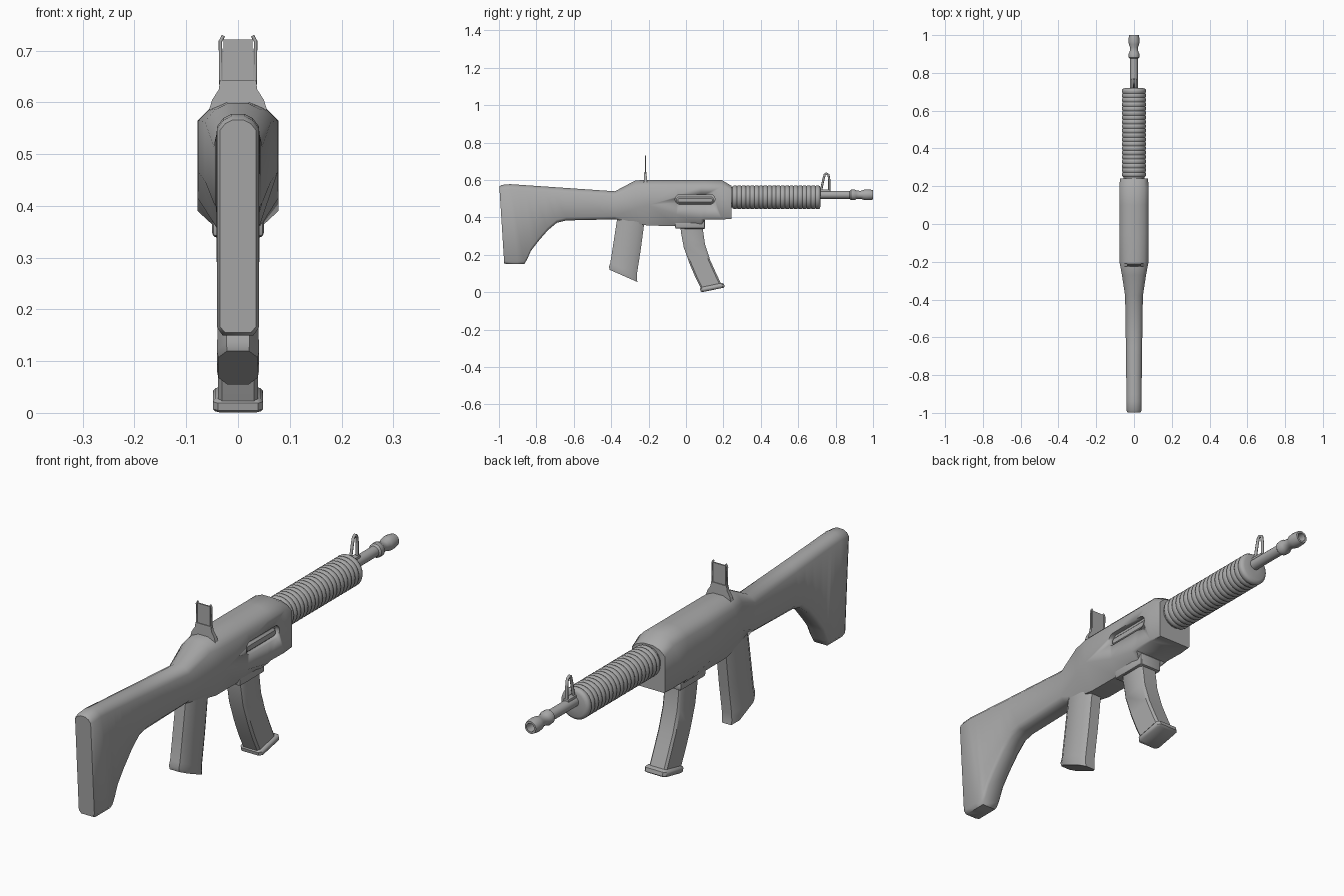
import bpy, bmesh, math
from mathutils import Vector

cube = bpy.data.objects.get("Cube")
if cube:
    bpy.data.objects.remove(cube, do_unlink=True)

grey = bpy.data.materials.new("plain_grey")
grey.use_nodes = True
colour = (0.4, 0.4, 0.4, 1)
grey.diffuse_color = colour
grey.node_tree.nodes["Principled BSDF"].inputs["Base Color"].default_value = colour


def finish(bm, name, angle=40):
    """Turn a bmesh into a smooth shaded object."""
    bmesh.ops.recalc_face_normals(bm, faces=bm.faces)
    mesh = bpy.data.meshes.new(name)
    bm.to_mesh(mesh)
    bm.free()
    mesh.materials.append(grey)
    obj = bpy.data.objects.new(name, mesh)
    bpy.context.collection.objects.link(obj)
    bpy.ops.object.select_all(action='DESELECT')
    obj.select_set(True)
    bpy.context.view_layer.objects.active = obj
    bpy.ops.object.shade_smooth_by_angle(angle=math.radians(angle))
    return obj


def loft(name, rings, angle=40, closed=False):
    """Skin a row of equal-length rings, with end caps or joined end to end."""
    bm = bmesh.new()
    rows = [[bm.verts.new(p) for p in ring] for ring in rings]
    pairs = list(zip(rows, rows[1:]))
    if closed:
        pairs.append((rows[-1], rows[0]))
    else:
        bm.faces.new(rows[0])
        bm.faces.new(rows[-1])
    for a, b in pairs:
        for i in range(len(a)):
            j = (i + 1) % len(a)
            bm.faces.new((a[i], a[j], b[j], b[i]))
    return finish(bm, name, angle)


def mirrored(half):
    return half + [(-x, y, z) for x, y, z in reversed(half)]


def body_ring(y_top, z_top, y_low, z_low, w, shoulder, lift, low_w):
    """Upright section with a crowned top and tapered underside."""
    half = []
    for x, z in ((0.3 * w, z_top), (0.7 * w, z_top - 0.35 * shoulder),
                 (w, z_top - shoulder), (w, z_low + lift), (low_w, z_low)):
        t = (z_top - z) / (z_top - z_low)
        half.append((x, y_top + t * (y_low - y_top), z))
    return mirrored(half)


def bar_ring(rear, front, w, corner=0.12, inner=0.65):
    """Chamfered section between a rear and a front (y, z) point."""
    half = []
    for t, k in ((0, inner), (corner, 1), (1 - corner, 1), (1, inner)):
        half.append((w * k, rear[0] + t * (front[0] - rear[0]),
                     rear[1] + t * (front[1] - rear[1])))
    return mirrored(half)


def lathe(name, profile, z, segments=24, closed=False, angle=40):
    """Spin (y, radius) points about a lengthwise axis at height z."""
    turns = [math.tau * i / segments for i in range(segments)]
    rings = [[(r * math.cos(a), y, z + r * math.sin(a)) for a in turns]
             for y, r in profile]
    return loft(name, rings, angle, closed)


def box(name, centre, size, bevel=0.0):
    bm = bmesh.new()
    bmesh.ops.create_cube(bm, size=1)
    for v in bm.verts:
        v.co = Vector(centre) + Vector(a * b for a, b in zip(v.co, size))
    if bevel:
        bmesh.ops.bevel(bm, geom=bm.edges[:], offset=bevel, segments=2,
                        affect='EDGES', profile=0.5)
    return finish(bm, name)


def capsule(name, y0, y1, z, r, x0, x1, inset=0.0):
    """Long rounded slug running along y, from x0 out to x1."""
    rings = []
    for x, rad in ((x0, r), (x1 - inset, r), (x1, r - inset)):
        ring = []
        for i in range(16):
            a = math.tau * (i + 0.5) / 16
            mid = y1 - r if math.cos(a) > 0 else y0 + r
            ring.append((x, mid + rad * math.cos(a), z + rad * math.sin(a)))
        rings.append(ring)
    return loft(name, rings)


# Shoulder stock flowing into the receiver as one shell
# stock rows: top y, lower y, lower z, half width
stock = [(-0.94, -0.9, 0.15, 0.041), (-0.9, -0.865, 0.15, 0.041),
         (-0.88, -0.85, 0.175, 0.041), (-0.86, -0.83, 0.22, 0.041),
         (-0.82, -0.79, 0.272, 0.041), (-0.76, -0.74, 0.33, 0.042),
         (-0.71, -0.69, 0.372, 0.042), (-0.65, -0.64, 0.384, 0.043),
         (-0.38, -0.38, 0.39, 0.047)]
rings = [body_ring(-0.998, 0.566, -0.972, 0.155, 0.035, 0.02, 0.012, 0.025),
         body_ring(-0.985, 0.574, -0.96, 0.15, 0.041, 0.025, 0.016, 0.03)]
for y_top, y_low, z_low, w in stock:
    z_top = 0.578 - 0.068 * (y_top + 0.94)
    rings.append(body_ring(y_top, z_top, y_low, z_low, w, 0.025, 0.016, 0.03))
# receiver rows: y, top z, lower z, half width, shoulder, lift, lower half width
receiver = [(-0.27, 0.598, 0.368, 0.064, 0.035, 0.08, 0.036),
            (-0.2, 0.601, 0.356, 0.077, 0.036, 0.11, 0.04),
            (-0.05, 0.601, 0.355, 0.078, 0.036, 0.06, 0.04),
            (0.08, 0.601, 0.355, 0.078, 0.036, 0.035, 0.04),
            (0.1, 0.601, 0.389, 0.078, 0.036, 0.006, 0.07),
            (0.19, 0.601, 0.39, 0.078, 0.036, 0.005, 0.074),
            (0.242, 0.57, 0.391, 0.074, 0.03, 0.005, 0.07)]
for y, top, low, w, shoulder, lift, low_w in receiver:
    rings.append(body_ring(y, top, y, low, w, shoulder, lift, low_w))
body = loft("stock_and_receiver", rings, 50)

# Recessed side port with its sliding bar
cutter = capsule("port_cutter", -0.058, 0.155, 0.497, 0.027, 0.058, 0.1)
cutter.hide_render = True
cut = body.modifiers.new("port", 'BOOLEAN')
cut.operation = 'DIFFERENCE'
cut.solver = 'EXACT'
cut.object = cutter
bpy.context.view_layer.objects.active = body
bpy.ops.object.modifier_apply(modifier="port")
bpy.data.objects.remove(cutter, do_unlink=True)
capsule("port_bar", -0.052, 0.149, 0.492, 0.018, 0.05, 0.071, 0.008)

# Grip with a flared, slanted foot
grip = [((-0.365, 0.42), (-0.215, 0.42), 0.04), ((-0.37, 0.38), (-0.225, 0.355), 0.04),
        ((-0.39, 0.25), (-0.243, 0.22), 0.04), ((-0.405, 0.155), (-0.262, 0.1), 0.04),
        ((-0.412, 0.135), (-0.262, 0.07), 0.041), ((-0.408, 0.12), (-0.26, 0.055), 0.038)]
loft("grip", [bar_ring(a, b, w, 0.2, 0.55) for a, b, w in grip], 45)

# Magazine well, curved magazine and its base plate
box("magazine_well", (0, 0.022, 0.365), (0.1, 0.16, 0.05), 0.008).scale.z = 1
box("magazine_collar", (0, 0.045, 0.352), (0.094, 0.115, 0.026), 0.005)
magazine = [((-0.03, 0.36), (0.09, 0.36)), ((-0.027, 0.32), (0.092, 0.325)),
            ((-0.012, 0.24), (0.102, 0.255)), ((0.02, 0.15), (0.13, 0.17)),
            ((0.05, 0.08), (0.162, 0.1)), ((0.083, 0.015), (0.19, 0.04))]
loft("magazine", [bar_ring(a, b, 0.039, 0.08, 0.8) for a, b in magazine])
plate = [((0.083, 0.027), (0.192, 0.05), 0.043), ((0.075, 0.019), (0.203, 0.045), 0.048),
         ((0.078, 0.005), (0.207, 0.03), 0.048), ((0.088, 0.001), (0.2, 0.024), 0.044)]
loft("magazine_base", [bar_ring(a, b, w, 0.08, 0.8) for a, b, w in plate])

# Ribbed handguard with a narrow neck
ribs = 20
start, end = 0.25, 0.715
pitch = (end - start) / ribs
profile = [(0.23, 0.055), (0.248, 0.055), (start, 0.059)]
for i in range(ribs):
    y = start + i * pitch
    profile += [(y + 0.3 * pitch, 0.064), (y + 0.7 * pitch, 0.064),
                (y + pitch, 0.06)]
profile += [(end + 0.004, 0.05), (end + 0.005, 0.02)]
lathe("handguard", profile, 0.508, 28, angle=50)

# Barrel with a collar, flared muzzle and open bore
barrel = [(0.7, 0.021), (0.875, 0.021), (0.882, 0.028), (0.902, 0.029),
          (0.91, 0.023), (0.935, 0.021), (0.95, 0.027), (0.965, 0.029),
          (0.985, 0.028), (1.0, 0.025), (1.0, 0.017), (0.94, 0.016), (0.94, 0.002)]
lathe("barrel", barrel, 0.521, 20)


def wire(name, points, radius):
    """Round tube along a path."""
    curve = bpy.data.curves.new(name, 'CURVE')
    curve.dimensions = '3D'
    curve.bevel_depth = radius
    curve.bevel_resolution = 2
    curve.use_fill_caps = True
    spline = curve.splines.new('POLY')
    spline.points.add(len(points) - 1)
    for p, co in zip(spline.points, points):
        p.co = (*co, 1)
    spline.use_smooth = True
    curve.materials.append(grey)
    obj = bpy.data.objects.new(name, curve)
    bpy.context.collection.objects.link(obj)


# Front sight loop
loop = [(0.72, 0.535), (0.735, 0.605), (0.742, 0.63), (0.75, 0.635),
        (0.762, 0.628), (0.766, 0.6), (0.766, 0.535)]
wire("front_sight", [(0, y, z) for y, z in loop], 0.006)
box("front_sight_foot", (0, 0.744, 0.543), (0.024, 0.055, 0.012), 0.003)

# Rear sight: flared foot, panel and two side posts hooked inward
y_sight = -0.217
foot = [(0.585, 0.056, 0.009), (0.605, 0.05, 0.008), (0.625, 0.037, 0.007), (0.643, 0.035, 0.006)]
loft("rear_sight_foot", [[(sx * w, y_sight + sy * d, z) for sx, sy in
                          ((-1, -1), (1, -1), (1, 1), (-1, 1))] for z, w, d in foot])
box("rear_sight_panel", (0, y_sight, 0.681), (0.056, 0.006, 0.082))
for side, label in ((1, "left"), (-1, "right")):
    post = [(0.033, 0.635), (0.034, 0.718), (0.028, 0.729)]
    wire("rear_sight_post_" + label, [(side * x, y_sight, z) for x, z in post], 0.0035)
